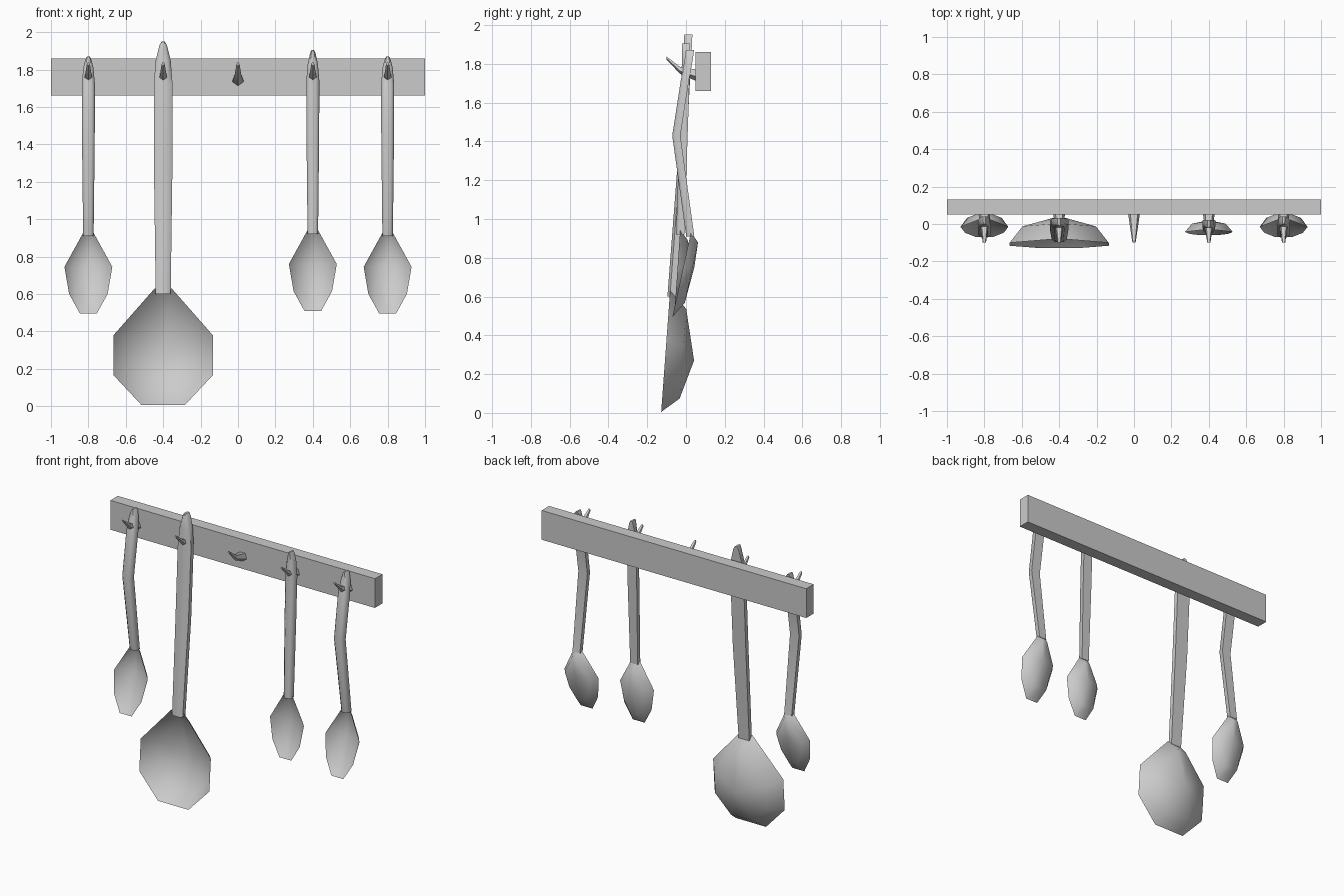
import bpy, bmesh, math
from mathutils import Vector

cube = bpy.data.objects.get("Cube")
if cube:
    bpy.data.objects.remove(cube, do_unlink=True)

metal = bpy.data.materials.new("light_grey")
metal.use_nodes = True
grey = (0.6, 0.6, 0.6, 1)
metal.diffuse_color = grey
metal.node_tree.nodes["Principled BSDF"].inputs["Base Color"].default_value = grey


def finish(name, bm, angle):
    bmesh.ops.recalc_face_normals(bm, faces=bm.faces)
    mesh = bpy.data.meshes.new(name)
    bm.to_mesh(mesh)
    bm.free()
    mesh.materials.append(metal)
    obj = bpy.data.objects.new(name, mesh)
    bpy.context.collection.objects.link(obj)
    bpy.ops.object.select_all(action='DESELECT')
    obj.select_set(True)
    bpy.context.view_layer.objects.active = obj
    bpy.ops.object.shade_smooth_by_angle(angle=math.radians(angle))
    return obj


def bridge(bm, a, b):
    n = len(a)
    for i in range(n):
        j = (i + 1) % n
        bm.faces.new((a[i], a[j], b[j], b[i]))


def loft(name, rings, angle):
    """Closed skin through matching rings of points."""
    bm = bmesh.new()
    loops = [[bm.verts.new(p) for p in ring] for ring in rings]
    for a, b in zip(loops, loops[1:]):
        bridge(bm, a, b)
    bm.faces.new(loops[0])
    bm.faces.new(loops[-1])
    return finish(name, bm, angle)


def handle(name, x, stations):
    """Stations are (z, y, half width); the front edges are chamfered."""
    section = [(-1, 0.021), (-1, -0.008), (-0.55, -0.021),
               (0.55, -0.021), (1, -0.008), (1, 0.021)]
    loft(name, [[(x + u * w, y + v, z) for u, v in section]
                for z, y, w in stations], 50)


def bowl(name, x, outline, y_top, y_low, depth, centre_z, ring_depth, ring_scale):
    """Faceted open dish; outline is the right half of the rim as (x, z)."""
    rim = outline + [(-u, z) for u, z in reversed(outline)]
    top, low = outline[0][1], outline[-1][1]

    def rim_y(z):
        return y_low + (y_top - y_low) * (z - low) / (top - low)

    bm = bmesh.new()
    outer = [bm.verts.new((x + u, rim_y(z), z)) for u, z in rim]
    inner = []
    for u, z in rim:
        zz = centre_z + (z - centre_z) * ring_scale
        inner.append(bm.verts.new((x + u * ring_scale, rim_y(zz) + ring_depth, zz)))
    tip = bm.verts.new((x, rim_y(centre_z) + depth, centre_z))
    bridge(bm, outer, inner)
    for i in range(len(inner)):
        bm.faces.new((inner[i], inner[(i + 1) % len(inner)], tip))
    finish(name, bm, 60)


# Wall rail
bm = bmesh.new()
bmesh.ops.create_cube(bm, size=1)
for v in bm.verts:
    v.co = Vector((v.co.x * 2, 0.09 + v.co.y * 0.08, 1.76 + v.co.z * 0.2))
finish("rail", bm, 30)

# Upturned five-sided pegs
for k in range(5):
    px = -0.8 + 0.4 * k
    rings = []
    for y, z, r in [(0.06, 1.742, 0.034), (-0.03, 1.768, 0.02), (-0.1, 1.83, 0.009)]:
        rings.append([(px + r * math.sin(math.tau * i / 5), y,
                       z - r * math.cos(math.tau * i / 5)) for i in range(5)])
    loft("peg_%d" % (k + 1), rings, 30)

# Large ladle
handle("ladle_handle", -0.4, [(0.6, -0.075, 0.04), (1.25, -0.025, 0.049), (1.72, 0, 0.05),
                              (1.85, 0.007, 0.04), (1.93, 0.011, 0.02), (1.95, 0.012, 0.008)])
bowl("ladle_bowl", -0.4, [(0.045, 0.63), (0.265, 0.38), (0.265, 0.165), (0.115, 0.005)],
     -0.082, -0.128, 0.15, 0.27, 0.09, 0.74)

# Straight spoon
spoon_rim = [(0.026, 0.93), (0.128, 0.745), (0.103, 0.6), (0.045, 0.495)]
handle("straight_spoon_handle", 0.4, [(0.92, -0.03, 0.028), (1.45, -0.012, 0.034), (1.74, -0.002, 0.035),
                                      (1.83, 0, 0.027), (1.89, 0, 0.014), (1.905, 0, 0.006)])
bowl("straight_spoon_bowl", 0.4, [(u, z + 0.015) for u, z in spoon_rim],
     -0.03, -0.06, 0.063, 0.75, 0.045, 0.7)

# Pair of bent spoons
for side, sx in (("left", 0.8), ("right", -0.8)):
    handle(side + "_spoon_handle", sx, [(0.91, 0.022, 0.028), (1.43, -0.05, 0.034), (1.72, -0.005, 0.035),
                                        (1.81, 0.012, 0.027), (1.86, 0.019, 0.014), (1.87, 0.02, 0.006)])
    bowl(side + "_spoon_bowl", sx, spoon_rim, 0.025, -0.07, 0.057, 0.75, 0.048, 0.72)
